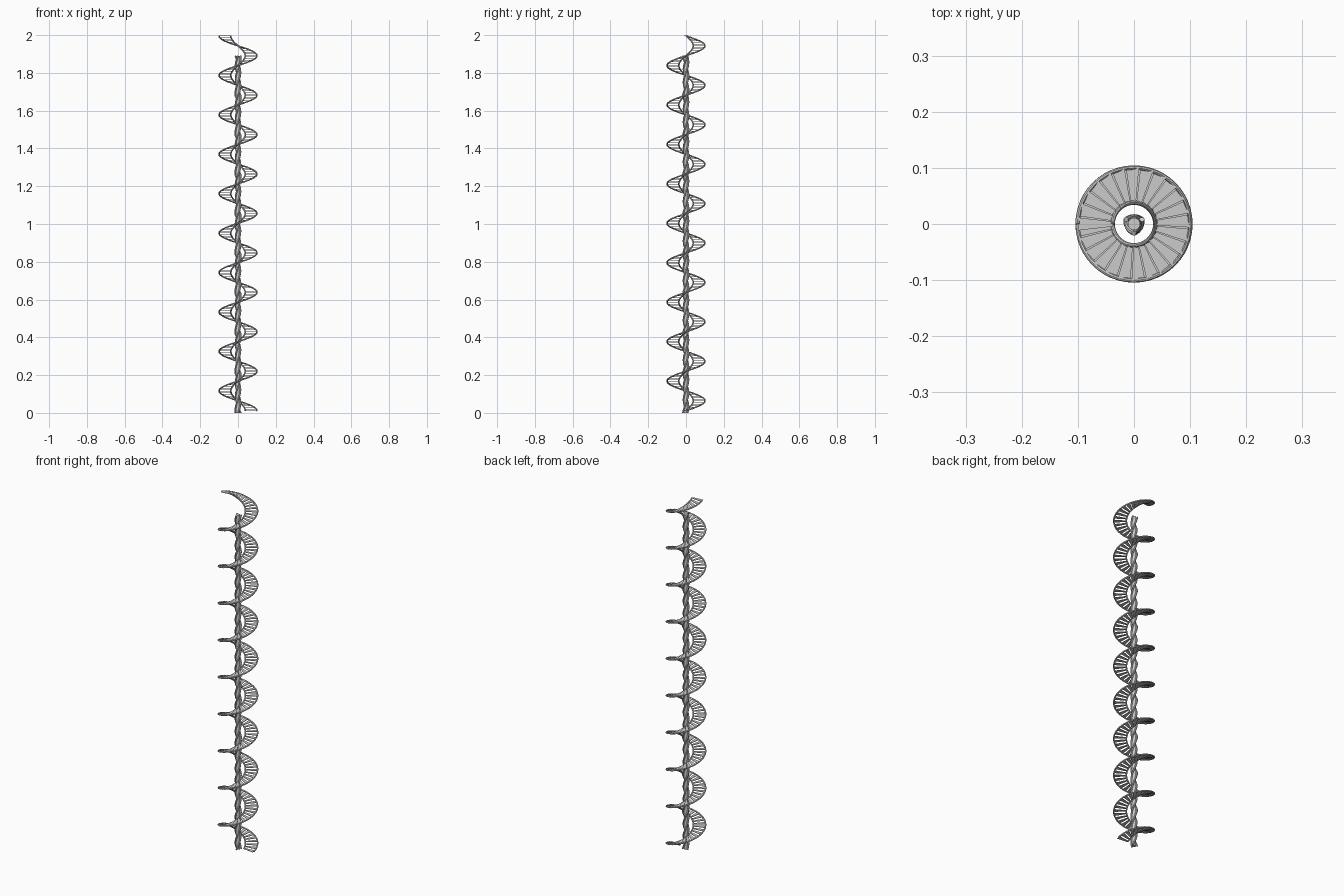
import bpy, bmesh
from math import cos, sin, pi, radians

if "Cube" in bpy.data.objects:
    bpy.data.objects.remove(bpy.data.objects["Cube"])

TURNS, PITCH, Z0 = 9.5, 0.2088, 0.012     # main spiral
R_IN, R_OUT, R_TUBE = 0.038, 0.1005, 0.004
SEG, SEG_H = 9, 0.21                      # stacked central column


def tube(name, paths, radius):
    """Round tubes swept along one or more point paths."""
    cu = bpy.data.curves.new(name, 'CURVE')
    cu.dimensions = '3D'
    cu.bevel_depth = radius
    cu.bevel_resolution = 2
    cu.use_fill_caps = True
    for pts in paths:
        sp = cu.splines.new('POLY')
        sp.points.add(len(pts) - 1)
        for p, co in zip(sp.points, pts):
            p.co = (*co, 1)
    ob = bpy.data.objects.new(name, cu)
    bpy.context.collection.objects.link(ob)
    bpy.ops.object.select_all(action='DESELECT')
    ob.select_set(True)
    bpy.context.view_layer.objects.active = ob
    bpy.ops.object.convert(target='MESH')
    bpy.ops.object.shade_smooth_by_angle()
    return bpy.context.object


def helix(r, n=456):
    return [(r * cos(2 * pi * TURNS * i / n), r * sin(2 * pi * TURNS * i / n),
             Z0 + PITCH * TURNS * i / n) for i in range(n + 1)]


# inner and outer spiral rails
tube("inner_rail", [helix(R_IN)], R_TUBE)
tube("outer_rail", [helix(R_OUT)], R_TUBE)

# thin flat treads joining the two rails, nearly touching each other
bm = bmesh.new()
count, half, th = 232, radians(6.6), 0.0013
for i in range(count + 1):
    t = TURNS * i / count
    a, z = 2 * pi * t, Z0 + PITCH * t
    corners = [(R_IN, -half), (R_OUT, -half), (R_OUT, half), (R_IN, half)]
    lo, up = [[bm.verts.new((r * cos(a + d), r * sin(a + d), z + s)) for r, d in corners]
              for s in (-th, th)]
    bm.faces.new(lo[::-1])
    bm.faces.new(up)
    for k in range(4):
        j = (k + 1) % 4
        bm.faces.new((lo[k], lo[j], up[j], up[k]))
me = bpy.data.meshes.new("treads")
bm.to_mesh(me)
bm.free()
bpy.context.collection.objects.link(bpy.data.objects.new("treads", me))

# central core
bpy.ops.mesh.primitive_cylinder_add(vertices=16, radius=0.011, depth=SEG * SEG_H,
                                    location=(0, 0, SEG * SEG_H / 2))
bpy.context.object.name = "core"
bpy.ops.object.shade_smooth_by_angle()

# three strands twisted round the core, flaring slightly at each segment end
paths = []
for s in range(SEG):
    for k in range(3):
        pts, n = [], 28
        for i in range(n + 1):
            u = i / n
            a = radians(30 + 120 * k) + 2 * pi * u
            r = 0.013 + 0.0035 * abs(2 * u - 1) ** 8
            pts.append((r * cos(a), r * sin(a), SEG_H * (s + u)))
        paths.append(pts)
strands = tube("twisted_strands", paths, 0.0045)
for v in strands.data.vertices:          # keep the ends flat on the ground
    v.co.z = max(v.co.z, 0)
